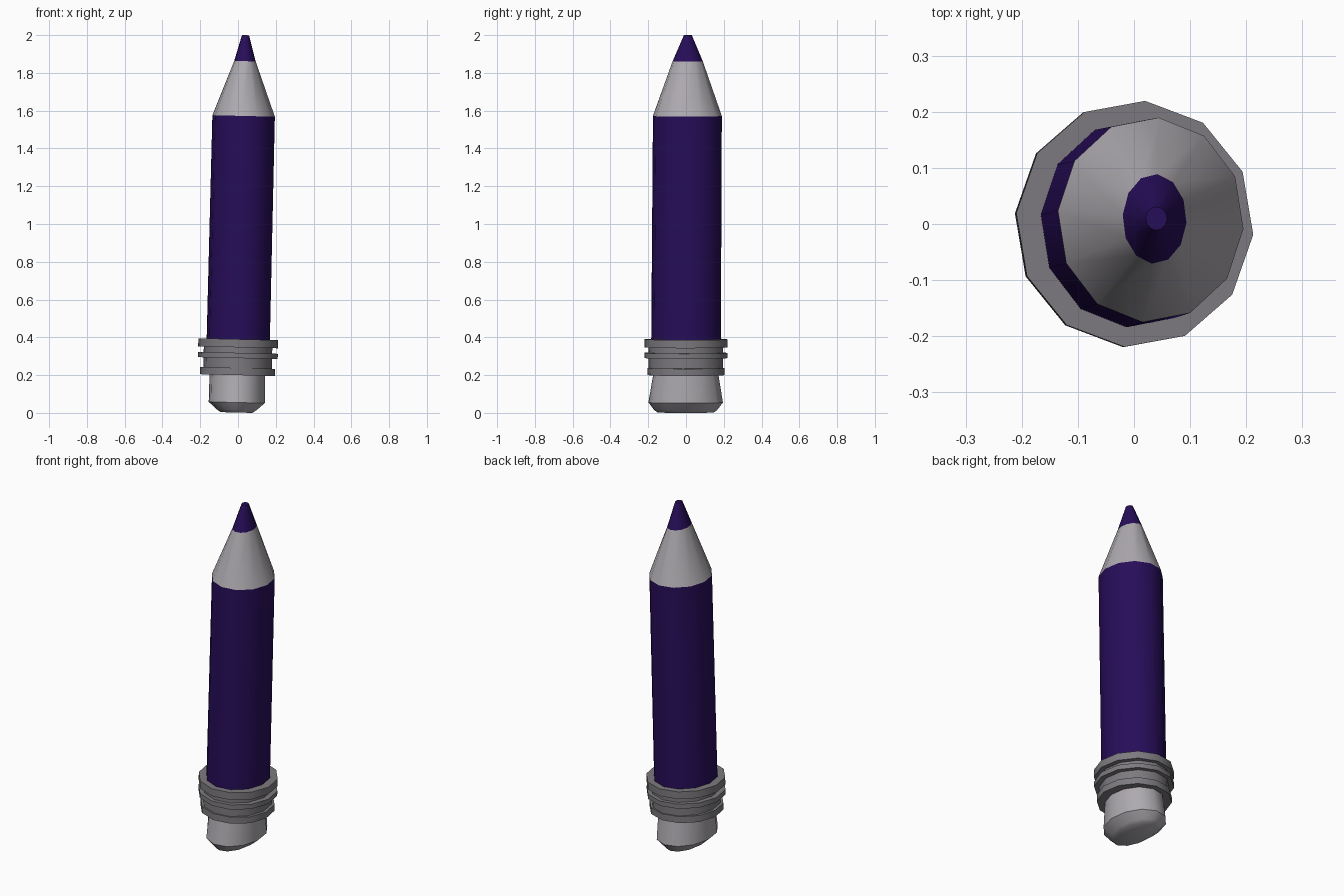
import bpy, bmesh, math

if "Cube" in bpy.data.objects:
    bpy.data.objects.remove(bpy.data.objects["Cube"])

SIDES = 12
PHASE = math.radians(-5)


def material(name, rgb):
    m = bpy.data.materials.new(name)
    m.diffuse_color = (*rgb, 1)
    m.use_nodes = True
    m.node_tree.nodes["Principled BSDF"].inputs["Base Color"].default_value = m.diffuse_color
    return m


purple = material("purple", (0.02, 0.004, 0.1))
pale = material("pale grey", (0.42, 0.40, 0.43))
metal = material("mid grey", (0.205, 0.195, 0.212))


def loft(name, profile, mat):
    """Stack of (z, x radius, y radius) rings along the slightly leaning axis."""
    bm = bmesh.new()
    rings = []
    for z, rx, ry in profile:
        cx, cy = -0.008 + 0.024 * z, 0.006 * (z - 0.35)
        ring = []
        for i in range(SIDES):
            a = PHASE + i * math.tau / SIDES
            dx, dy = rx * math.cos(a), ry * math.sin(a)
            ring.append(bm.verts.new((cx + dx, cy + dy, z - 0.024 * dx)))
        rings.append(ring)
    for lo, hi in zip(rings, rings[1:]):
        for i in range(SIDES):
            j = (i + 1) % SIDES
            bm.faces.new((lo[i], lo[j], hi[j], hi[i]))
    bm.faces.new(rings[0][::-1])
    bm.faces.new(rings[-1])
    bmesh.ops.recalc_face_normals(bm, faces=bm.faces)
    mesh = bpy.data.meshes.new(name)
    bm.to_mesh(mesh)
    bm.free()
    mesh.materials.append(mat)
    ob = bpy.data.objects.new(name, mesh)
    bpy.context.collection.objects.link(ob)
    bpy.ops.object.select_all(action='DESELECT')
    ob.select_set(True)
    bpy.context.view_layer.objects.active = ob
    bpy.ops.object.shade_smooth_by_angle(angle=math.radians(40))
    return ob


# Eraser, squashed into an oval
loft("eraser", [(0.002, 0.085, 0.150), (0.016, 0.105, 0.168),
                (0.055, 0.149, 0.198), (0.21, 0.148, 0.172)], pale)

# Ferrule: three raised bands with grooves between
bands = [(0.200, 0.238, 0.199, 0.205), (0.290, 0.318, 0.212, 0.220),
         (0.347, 0.390, 0.212, 0.220)]
profile = []
for k, (z0, z1, rx, ry) in enumerate(bands):
    if k:
        profile.append((z0, 0.182, 0.198))
    profile += [(z0, rx, ry), (z1, rx, ry)]
    if k < 2:
        profile.append((z1, 0.182, 0.198))
loft("ferrule", profile, metal)

# Painted shaft, sharpened wood and lead
loft("shaft", [(0.37, 0.168, 0.185), (1.572, 0.166, 0.183)], purple)
loft("wood_cone", [(1.572, 0.166, 0.183), (1.862, 0.057, 0.080)], pale)
loft("lead_tip", [(1.862, 0.057, 0.080), (1.9995, 0.019, 0.021)], purple)
